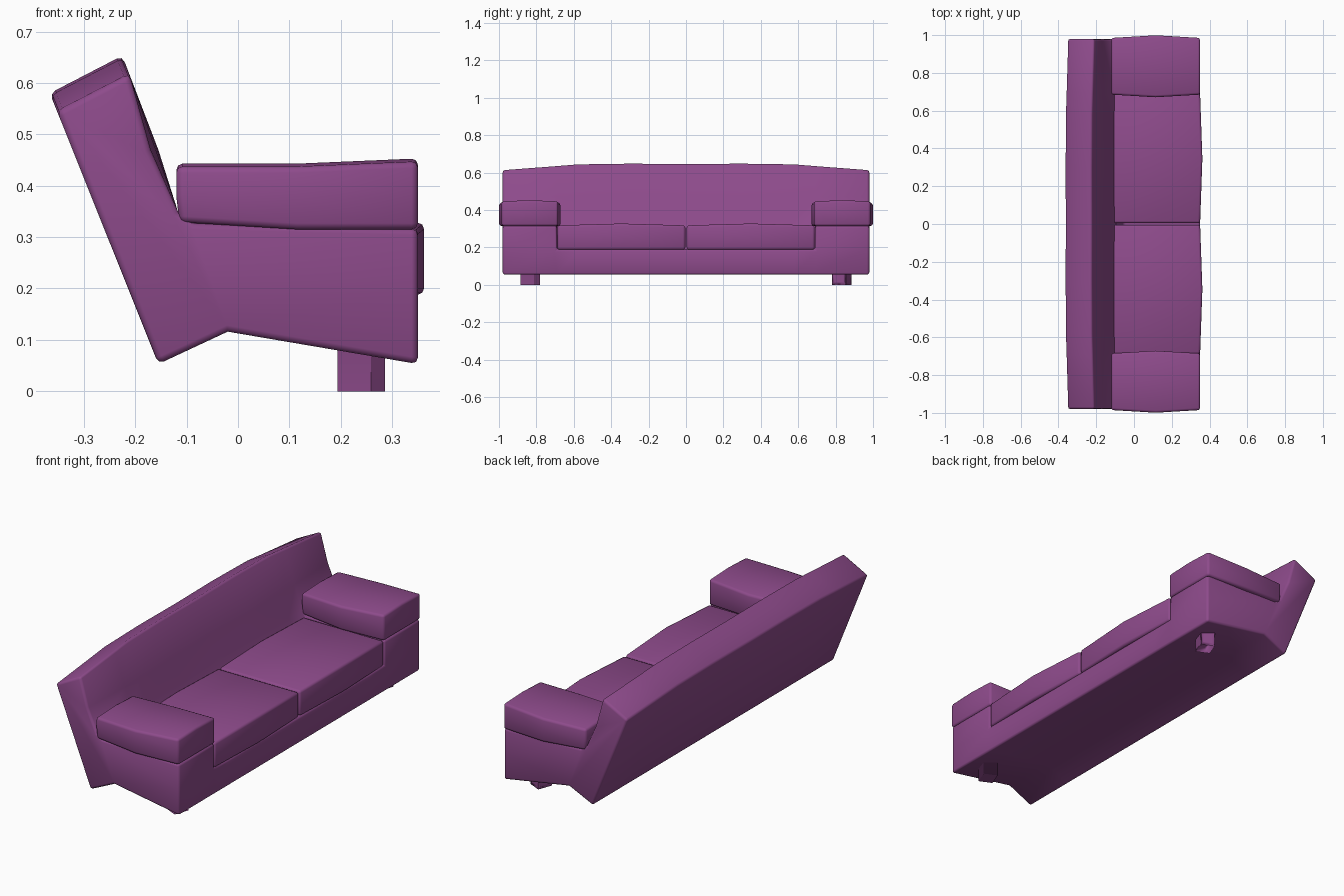
import bpy, bmesh, math
from mathutils import Vector

if "Cube" in bpy.data.objects:
    bpy.data.objects.remove(bpy.data.objects["Cube"])

fabric = bpy.data.materials.new("purple_fabric")
fabric.diffuse_color = (0.27, 0.07, 0.26, 1)
fabric.use_nodes = True
fabric.node_tree.nodes["Principled BSDF"].inputs["Base Color"].default_value = fabric.diffuse_color


def finish(name, bm, bevel=0.012, angle=40):
    """Round the hard edges, then turn the bmesh into a smooth shaded object."""
    bmesh.ops.recalc_face_normals(bm, faces=bm.faces)
    hard = [e for e in bm.edges if len(e.link_faces) == 2
            and e.calc_face_angle(0) > math.radians(angle)]
    bmesh.ops.bevel(bm, geom=hard, offset=bevel, offset_type='OFFSET',
                    segments=2, profile=0.5, affect='EDGES', clamp_overlap=True)
    bmesh.ops.recalc_face_normals(bm, faces=bm.faces)
    for f in bm.faces:
        f.smooth = True
    me = bpy.data.meshes.new(name)
    bm.to_mesh(me)
    bm.free()
    me.materials.append(fabric)
    ob = bpy.data.objects.new(name, me)
    bpy.context.collection.objects.link(ob)
    return ob


def cushion(name, centre, half, shape):
    """Subdivided box whose unit coordinates (u, v, w) are puffed by shape()."""
    bm = bmesh.new()
    bmesh.ops.create_cube(bm, size=2)
    bmesh.ops.subdivide_edges(bm, edges=bm.edges[:], cuts=1, use_grid_fill=True)
    for p in bm.verts:
        puff = Vector(shape(*p.co))
        p.co = Vector(c + h * k for c, h, k in zip(centre, half, p.co)) + puff
    return finish(name, bm)


# Frame: side profile lofted along y, with a low deck between the arms
def profile(deck, drop, bulge):
    front = (0.35, 0.19) if deck else (0.35, 0.316)
    inner = (-0.055, 0.19) if deck else (-0.085, 0.327)
    return [(-0.155, 0.053), (-0.02, 0.116), (0.35, 0.053), (0.35, 0.19),
            front, inner, (-0.117, 0.35), (-0.17 + bulge, 0.47),
            (-0.226 + 0.4 * drop, 0.655 - drop), (-0.367 + 0.4 * drop, 0.582 - drop)]


half_stations = [(0.98, 0, 0.037, 0), (0.69, 0, 0.015, 0.01), (0.69, 1, 0.015, 0.01),
                 (0.58, 1, 0.006, 0.013), (0.3, 1, 0.002, 0.015)]
stations = ([(-y, *r) for y, *r in half_stations] + [(0, 1, 0.004, 0.004)]
            + half_stations[::-1])
bm = bmesh.new()
rings = [[bm.verts.new((x, y, z)) for x, z in profile(*r)] for y, *r in stations]
n = len(rings[0])
for a, b in zip(rings, rings[1:]):
    for i in range(n):
        j = (i + 1) % n
        bm.faces.new((a[i], a[j], b[j], b[i]))
bm.faces.new(rings[0])
bm.faces.new(rings[-1])
bmesh.ops.remove_doubles(bm, verts=bm.verts[:], dist=1e-5)
finish("sofa_frame", bm)


# Soft shapes of the arm pads and seat cushions
def arm_shape(u, v, w):
    mid = 1 - abs(u)
    dz = 0.0
    if w > 0:
        dz = 0.010 * max(u, 0) - 0.006 * abs(v)
    elif w < 0:
        dz = 0.014 * max(-u, 0)
    return (0.006 * (u < 0) * (w < 0), 0.014 * v * mid, dz)


def seat_shape(u, v, w):
    return (0.012 * (u > 0) * (1 - abs(v)), 0,
            0.01 * (w > 0) * (1 - abs(v)))


for s, side in ((1, "left"), (-1, "right")):
    cushion(f"arm_pad_{side}", (0.115, 0.835 * s, 0.379), (0.235, 0.15, 0.064), arm_shape)
    cushion(f"seat_cushion_{side}", (0.12, 0.346 * s, 0.253), (0.23, 0.342, 0.065), seat_shape)

    # Stubby octagonal front foot
    bm = bmesh.new()
    bmesh.ops.create_cone(bm, cap_ends=True, segments=8, radius1=1, radius2=1, depth=0.12)
    k = math.cos(math.pi / 8)
    for p in bm.verts:
        a = math.atan2(p.co.y, p.co.x)
        a = (round(a / (math.pi / 4) - 0.5) + 0.5) * math.pi / 4
        p.co = (0.24 + 0.046 / k * math.cos(a), 0.833 * s + 0.052 / k * math.sin(a),
                p.co.z + 0.06)
    finish(f"front_foot_{side}", bm, 0.015, 60)
